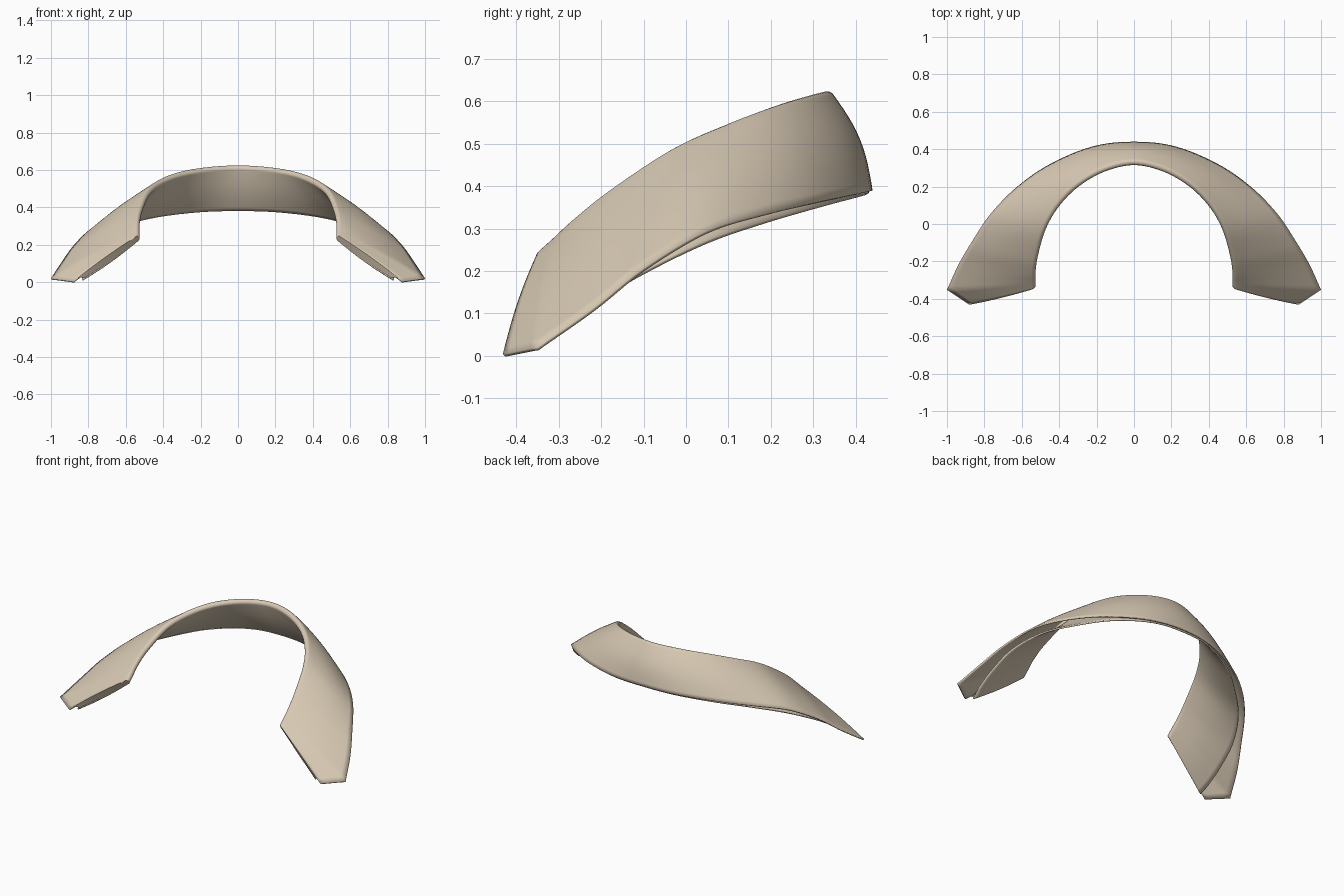
import bpy, bmesh, math
from mathutils import Vector

if "Cube" in bpy.data.objects:
    bpy.data.objects.remove(bpy.data.objects["Cube"])

# Right half of the collar, back centre to front: fold line, outer hem, inner hem
KEYS = [
    ((0, .325, .622), (0, .44, .39), (0, .425, .38)),
    ((.16, .288, .612), (.22, .415, .384), (.20, .405, .374)),
    ((.30, .205, .585), (.45, .32, .365), (.41, .315, .35)),
    ((.405, .095, .54), (.63, .195, .338), (.58, .185, .312)),
    ((.475, -.03, .48), (.77, .05, .295), (.72, .05, .265)),
    ((.515, -.17, .385), (.87, -.10, .207), (.81, -.10, .192)),
    ((.527, -.25, .32), (.94, -.22, .112), (.838, -.25, .105)),
    ((.527, -.30, .272), (1, -.352, .02), (.84, -.35, .045)),
    ((.527, -.335, .24), (.88, -.432, .004), (.83, -.41, .008)),
]
KEYS = [[Vector(p) for p in k] for k in KEYS]
STEPS, LEAF, ARC, R = 6, 12, 8, .018


def curve_point(line, i, t):
    """Smooth curve through the keys, straight across the collar point."""
    p = [k[line] for k in KEYS]
    if i == len(p) - 2:
        return p[i].lerp(p[i + 1], t)
    b, c = p[i], p[i + 1]
    a = p[i - 1] if i else Vector((-c.x, c.y, c.z))
    d = p[i + 2] if i + 2 < len(p) - 1 else c * 2 - b
    return .5 * (2 * b + (c - a) * t + (2 * a - 5 * b + 4 * c - d) * t * t
                 + (3 * b - a - 3 * c + d) * t ** 3)


stations = [[curve_point(l, i, s / STEPS) for l in range(3)]
            for i in range(len(KEYS) - 1) for s in range(STEPS)]
stations.append(KEYS[-1])


def section(k):
    """Folded cross-section from the outer hem over the fold to the inner hem."""
    fold, outer, inner = stations[k]
    u = k / (len(stations) - 1)
    if k == 0:
        tangent = Vector((1, 0, 0))
    else:
        tangent = stations[min(k + 1, len(stations) - 1)][0] - stations[k - 1][0]
    d = (outer - fold).normalized()
    n = d.cross(tangent).normalized()
    if n.z < 0:
        n = -n
    c = fold + d * R
    bulge = .018 - .010 * u
    pts = []
    for j in range(LEAF):
        s = 1 - j / LEAF
        pts.append((c + n * R).lerp(outer, s) + n * bulge * math.sin(math.pi * s))
    for j in range(ARC + 1):
        a = math.pi * j / ARC
        pts.append(c + n * R * math.cos(a) - d * R * math.sin(a))
    for j in range(1, LEAF + 1):
        s = j / LEAF
        pts.append((c - n * R).lerp(inner, s) - n * .010 * math.sin(math.pi * s))
    return pts, n


mat = bpy.data.materials.new("beige cloth")
mat.diffuse_color = (.68, .58, .45, 1)
mat.use_nodes = True
mat.node_tree.nodes["Principled BSDF"].inputs["Base Color"].default_value = mat.diffuse_color


def make_object(name, bm):
    me = bpy.data.meshes.new(name)
    bm.to_mesh(me)
    bm.free()
    me.materials.append(mat)
    ob = bpy.data.objects.new(name, me)
    bpy.context.collection.objects.link(ob)
    m = ob.modifiers.new("mirror", 'MIRROR')
    m.use_clip = True
    m.merge_threshold = .002
    for o in bpy.context.selected_objects:
        o.select_set(False)
    ob.select_set(True)
    bpy.context.view_layer.objects.active = ob
    bpy.ops.object.shade_smooth_by_angle(angle=math.radians(40))
    return ob


# Folded collar cloth
bm = bmesh.new()
rows = []
for k in range(len(stations)):
    pts, n = section(k)
    if k == 0:
        for p in pts:
            p.x = 0
    rows.append([bm.verts.new(p) for p in pts])
for a, b in zip(rows, rows[1:]):
    for j in range(len(a) - 1):
        bm.faces.new((a[j], a[j + 1], b[j + 1], b[j]))
bm.normal_update()
bm.faces.ensure_lookup_table()
if bm.faces[2].normal.dot(section(0)[1]) < 0:
    bmesh.ops.reverse_faces(bm, faces=bm.faces[:])
collar = make_object("folded_collar", bm)
sol = collar.modifiers.new("cloth thickness", 'SOLIDIFY')
sol.thickness = .009
sol.offset = -1

# Narrow facing that closes the front end between the two leaves
bm = bmesh.new()
pts, n = section(len(stations) - 1)
top = [bm.verts.new(p) for p in pts[1:LEAF + ARC // 2]]
low = [bm.verts.new(p) for p in reversed(pts[LEAF + ARC // 2 + 1:-1])]
for j in range(len(top) - 1):
    bm.faces.new((top[j], low[j], low[j + 1], top[j + 1]))
bm.normal_update()
if sum(f.normal.y for f in bm.faces) > 0:
    bmesh.ops.reverse_faces(bm, faces=bm.faces[:])
make_object("front_end_facing", bm)
